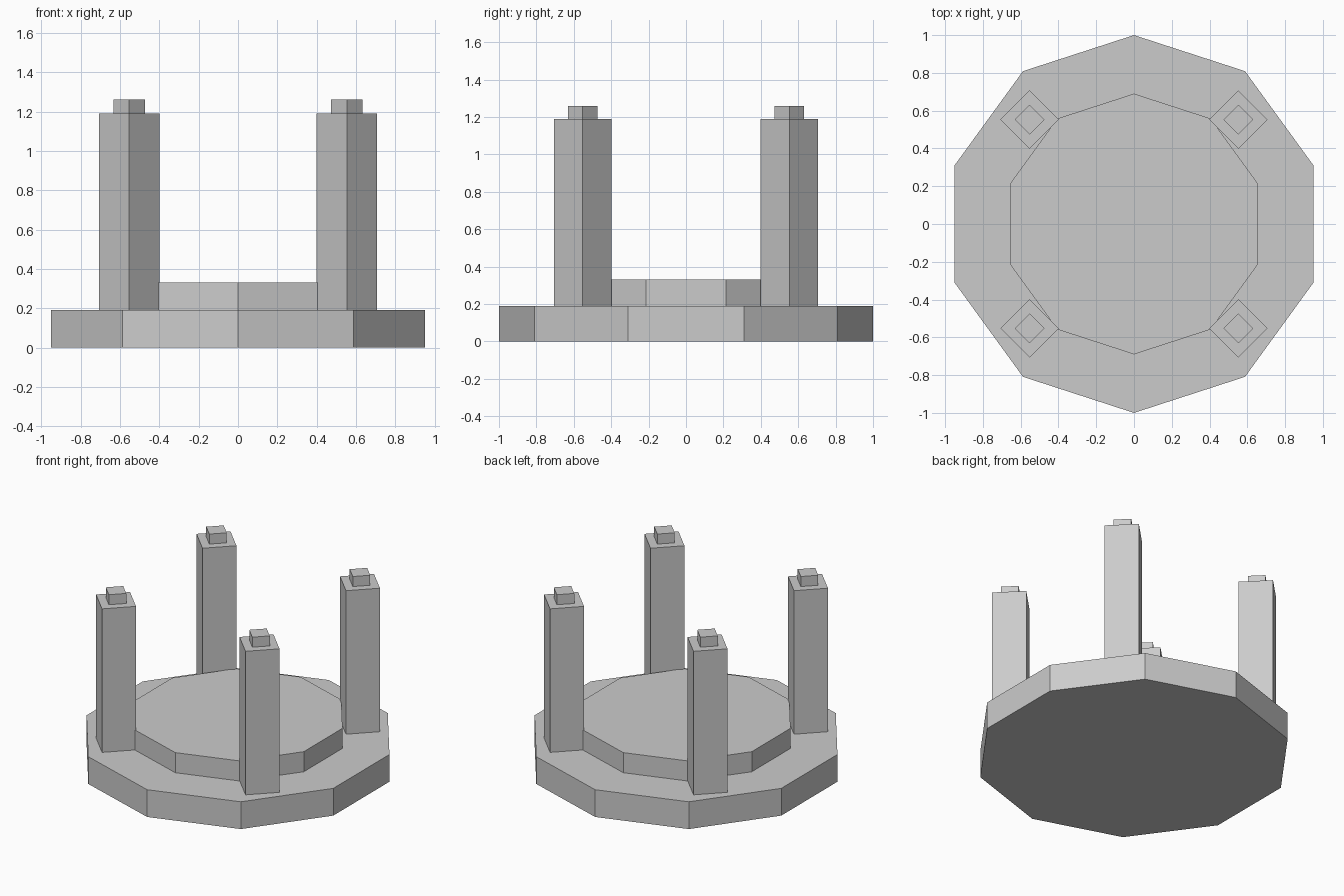
import bpy, bmesh
from math import sin, cos, tau

if "Cube" in bpy.data.objects:
    bpy.data.objects.remove(bpy.data.objects["Cube"])


def prism(name, sides, radius, z0, z1, x=0.0, y=0.0):
    """Closed upright prism with one corner pointing to +y."""
    bm = bmesh.new()
    ring = [bm.verts.new((x + radius * sin(-tau * i / sides),
                          y + radius * cos(tau * i / sides), z0))
            for i in range(sides)]
    bottom = bm.faces.new(ring)
    ext = bmesh.ops.extrude_face_region(bm, geom=[bottom], use_keep_orig=True)
    top = [v for v in ext["geom"] if isinstance(v, bmesh.types.BMVert)]
    bmesh.ops.translate(bm, verts=top, vec=(0, 0, z1 - z0))
    bmesh.ops.recalc_face_normals(bm, faces=bm.faces)
    mesh = bpy.data.meshes.new(name)
    bm.to_mesh(mesh)
    bm.free()
    obj = bpy.data.objects.new(name, mesh)
    bpy.context.collection.objects.link(obj)
    return obj


# Ten-sided base and raised step
prism("base", 10, 1.0, 0.0, 0.19)
prism("step", 10, 0.69, 0.19, 0.33)

# Four diamond-set pillars, each with a small cap block
for side, sx in (("left", -1), ("right", 1)):
    for end, sy in (("front", -1), ("back", 1)):
        x, y = 0.553 * sx, 0.553 * sy
        prism(f"{end}_{side}_pillar", 4, 0.154, 0.19, 1.19, x, y)
        prism(f"{end}_{side}_cap", 4, 0.079, 1.19, 1.26, x, y)
